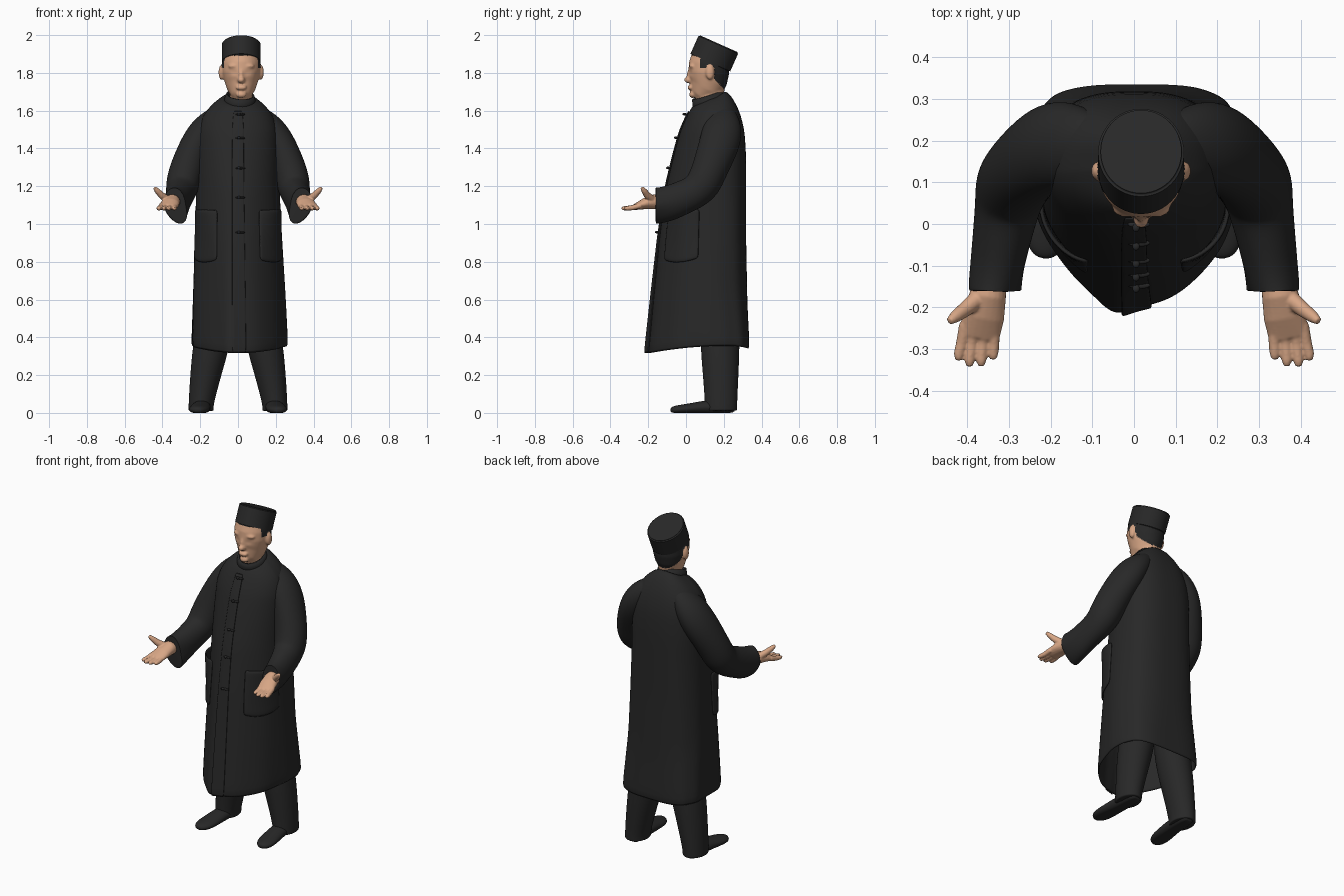
import bpy, bmesh, math
from mathutils import Vector, Matrix

cube = bpy.data.objects.get("Cube")
if cube:
    bpy.data.objects.remove(cube)


def material(name, color):
    m = bpy.data.materials.new(name)
    m.use_nodes = True
    m.diffuse_color = (*color, 1)
    bsdf = m.node_tree.nodes["Principled BSDF"]
    bsdf.inputs["Base Color"].default_value = (*color, 1)
    bsdf.inputs["Roughness"].default_value = 0.8
    return m


BLACK = material("black_cloth", (0.021, 0.021, 0.021))
HAIR = material("black_hair", (0.02, 0.02, 0.02))
SKIN = material("skin", (0.68, 0.38, 0.235))


def finish(bm, name, mat, angle=50):
    bmesh.ops.recalc_face_normals(bm, faces=bm.faces)
    me = bpy.data.meshes.new(name)
    bm.to_mesh(me)
    bm.free()
    me.materials.append(mat)
    ob = bpy.data.objects.new(name, me)
    bpy.context.collection.objects.link(ob)
    smooth(ob, angle)
    return ob


def smooth(ob, angle):
    bpy.ops.object.select_all(action="DESELECT")
    ob.select_set(True)
    bpy.context.view_layer.objects.active = ob
    bpy.ops.object.shade_smooth_by_angle(angle=math.radians(angle))


def modifier(ob, kind, **settings):
    mod = ob.modifiers.new(kind.lower(), kind)
    for key, value in settings.items():
        setattr(mod, key, value)


def loft(bm, rings, cap=True, closed=True):
    rows = [[bm.verts.new(p) for p in r] for r in rings]
    n = len(rows[0])
    for a, b in zip(rows, rows[1:]):
        for i in range(n if closed else n - 1):
            j = (i + 1) % n
            bm.faces.new((a[i], a[j], b[j], b[i]))
    if cap:
        bm.faces.new(rows[0])
        bm.faces.new(rows[-1])


def tube(bm, stations, side=1, seg=20, cap=True):
    """Loft of ellipses; each station is x, y, z, half width, half depth."""
    pts = [Vector((s[0] * side, s[1], s[2])) for s in stations]
    rings = []
    for i, s in enumerate(stations):
        t = (pts[min(i + 1, len(pts) - 1)] - pts[max(i - 1, 0)]).normalized()
        u = (Vector((1, 0, 0)) - t * t.x).normalized()
        v = u.cross(t)
        rings.append([pts[i] + u * s[3] * math.cos(a) + v * s[4] * math.sin(a)
                      for a in (k * math.tau / seg for k in range(seg))])
    loft(bm, rings, cap)


def ellipsoid(bm, center, size):
    mat = Matrix.Translation(center) @ Matrix.Diagonal((*size, 1))
    bmesh.ops.create_uvsphere(bm, u_segments=16, v_segments=10, radius=1, matrix=mat)


def fuse(ob, voxel, repeat):
    """Blend the overlapping pieces of an object into one skin."""
    modifier(ob, "REMESH", mode="VOXEL", voxel_size=voxel)
    modifier(ob, "SMOOTH", factor=0.5, iterations=repeat)
    bpy.context.view_layer.update()
    me = bpy.data.meshes.new_from_object(ob.evaluated_get(bpy.context.evaluated_depsgraph_get()))
    ob.modifiers.clear()
    ob.data = me
    smooth(ob, 180)


# Coat profile: height, half width, front y, back y, rise towards the back
COAT = [(0.35, 0.255, -0.2, 0.337, 0.012), (0.6, 0.246, -0.175, 0.325, 0),
        (0.95, 0.23, -0.14, 0.318, 0), (1.2, 0.22, -0.105, 0.318, 0),
        (1.4, 0.217, -0.057, 0.318, 0), (1.5, 0.21, -0.027, 0.308, 0),
        (1.57, 0.188, 0.0, 0.29, 0.01), (1.62, 0.15, 0.02, 0.262, 0.02),
        (1.655, 0.105, 0.035, 0.235, 0.03), (1.67, 0.07, 0.05, 0.205, 0.035)]


def coat_point(angle, z, out=0.0):
    i = 0
    while i < len(COAT) - 2 and z > COAT[i + 1][0]:
        i += 1
    lo, hi = COAT[i], COAT[i + 1]
    f = (z - lo[0]) / (hi[0] - lo[0])
    _, rx, front, back, rise = (a + (b - a) * f for a, b in zip(lo, hi))
    c, s = math.cos(angle), math.sin(angle)
    # The back is squarer than the front and squarest at the hem
    power = 2 / (2.65 + 3 * max(0, 0.68 - z) if s > 0 else 1.9)
    depth = (back - 0.13) if s > 0 else (0.13 - front)
    low = max(0, 1 - z / 1.3)
    fold = 1 + 0.018 * low * math.sin(9 * angle + 1) + 0.007 * math.sin(5 * angle + z * 4)
    x = 0.008 * low + math.copysign(abs(c) ** power, c) * (rx * fold + out)
    y = 0.13 + math.copysign(abs(s) ** power, s) * (depth + out)
    if s < 0:
        y -= 0.035 * low * math.exp(-((x + 0.05) / 0.045) ** 2)
    return Vector((x, y, z + rise * s - 0.034 * low * s * s))


# Long coat, open at the hem
heights = [0.35 + 0.085 * k for k in range(14)] + [r[0] for r in COAT[5:]]
bm = bmesh.new()
loft(bm, [[coat_point(k * math.tau / 80, z) for k in range(80)] for z in heights], cap=False)
coat = finish(bm, "long_coat", BLACK, 180)
modifier(coat, "SOLIDIFY", thickness=0.012, offset=-1)
modifier(coat, "SUBSURF", levels=1, render_levels=1)

# Overlapping strip down the front closure
bm = bmesh.new()
loft(bm, [[coat_point(math.radians(-99 + 2.25 * j), z, 0.004) for j in range(9)]
          for z in heights[:-2]], cap=False, closed=False)
strip = finish(bm, "front_closure", BLACK, 180)
modifier(strip, "SOLIDIFY", thickness=0.008, offset=0)
modifier(strip, "SUBSURF", levels=1, render_levels=1)

# Stand collar
bm = bmesh.new()
tube(bm, [(0.01, 0.13, 1.635, 0.09, 0.1), (0.01, 0.122, 1.66, 0.082, 0.092),
          (0.012, 0.114, 1.685, 0.074, 0.086)], seg=40, cap=False)
collar = finish(bm, "collar", BLACK)
modifier(collar, "SOLIDIFY", thickness=0.01)

# Knotted toggle buttons
bm = bmesh.new()
for z in (1.58, 1.455, 1.295, 1.14, 0.955):
    p = coat_point(-math.pi / 2, z)
    ellipsoid(bm, (0.012, p.y - 0.005, z), (0.027, 0.009, 0.006))
    ellipsoid(bm, (0.005, p.y - 0.012, z + 0.002), (0.009, 0.011, 0.007))
finish(bm, "toggle_buttons", BLACK)

# Neck, head and ears, with the hair as the back region
MID = 0.017
bm = bmesh.new()
tube(bm, [(MID, 0.115, 1.6, 0.06, 0.07), (MID, 0.13, 1.68, 0.06, 0.07), (MID, 0.14, 1.76, 0.065, 0.07)])
head_profile = [(1.662, 0.035, 0.08, 0.024), (1.68, 0.019, 0.12, 0.05), (1.72, 0.011, 0.19, 0.076),
                (1.76, 0.012, 0.218, 0.09), (1.8, 0.012, 0.228, 0.1), (1.85, 0.016, 0.228, 0.102),
                (1.9, 0.034, 0.225, 0.095), (1.93, 0.07, 0.2, 0.065)]
tube(bm, [(MID, (f + b) / 2, z, w, (b - f) / 2) for z, f, b, w in head_profile], seg=32)
ellipsoid(bm, (MID, 0.014, 1.763), (0.02, 0.025, 0.018))
ellipsoid(bm, (MID, 0.02, 1.79), (0.013, 0.016, 0.032))
ellipsoid(bm, (MID, 0.024, 1.722), (0.03, 0.017, 0.014))
ellipsoid(bm, (MID, 0.034, 1.685), (0.028, 0.018, 0.018))
for side in (-1, 1):
    ellipsoid(bm, (MID + 0.034 * side, 0.035, 1.836), (0.036, 0.019, 0.014))
    ellipsoid(bm, (MID + 0.104 * side, 0.127, 1.803), (0.016, 0.023, 0.041))
head = finish(bm, "head", SKIN)
fuse(head, 0.006, 6)
for v in head.data.vertices:
    if v.co.y < 0.09:
        for side in (-1, 1):
            d = ((v.co.x - MID - 0.036 * side) / 0.022) ** 2 + ((v.co.z - 1.803) / 0.016) ** 2
            v.co.y += 0.004 * math.exp(-d)
head.data.materials.append(HAIR)
for p in head.data.polygons:
    c = p.center
    back = c.y > 0.15 and c.z > 1.715 + max(0, 0.2 - c.y)
    sideburn = c.y > 0.075 and c.z > 1.825 and abs(c.x - MID) < 0.104
    p.material_index = 1 if back or sideburn else 0

# Tall round cap, tilted back
bm = bmesh.new()
bmesh.ops.create_cone(bm, cap_ends=True, segments=48, radius1=1, radius2=1, depth=0.115)
bmesh.ops.scale(bm, vec=(0.103, 0.115, 1), verts=bm.verts)
bmesh.ops.bevel(bm, geom=[e for e in bm.edges if e.verts[0].co.z * e.verts[1].co.z > 0],
                offset=0.006, segments=3, affect="EDGES")
cap = finish(bm, "round_cap", BLACK)
cap.location = (MID, 0.15, 1.902)
cap.rotation_euler.x = math.radians(-24)

SLEEVE = [(0.04, 0.155, 1.595, 0.045, 0.075), (0.1, 0.178, 1.565, 0.065, 0.092),
          (0.16, 0.192, 1.515, 0.082, 0.106), (0.205, 0.185, 1.45, 0.086, 0.11),
          (0.243, 0.157, 1.37, 0.087, 0.104), (0.275, 0.122, 1.28, 0.092, 0.095),
          (0.293, 0.092, 1.21, 0.09, 0.096), (0.302, 0.05, 1.17, 0.08, 0.09),
          (0.313, -0.01, 1.143, 0.073, 0.09), (0.327, -0.09, 1.108, 0.066, 0.094),
          (0.338, -0.15, 1.097, 0.061, 0.097), (0.338, -0.159, 1.097, 0.06, 0.097),
          (0.338, -0.161, 1.097, 0.056, 0.092)]
PALM = [(0.34, -0.11, 1.12, 0.036, 0.034), (0.35, -0.17, 1.118, 0.044, 0.039),
        (0.36, -0.22, 1.107, 0.05, 0.029), (0.372, -0.27, 1.09, 0.05, 0.016)]
THUMB = [(0.37, -0.175, 1.125, 0.022, 0.022), (0.405, -0.205, 1.152, 0.018, 0.019),
         (0.428, -0.222, 1.176, 0.015, 0.015), (0.442, -0.233, 1.192, 0.009, 0.009)]
TROUSER = [(0.1, 0.18, 0.6, 0.1, 0.11), (0.143, 0.18, 0.35, 0.097, 0.104),
           (0.165, 0.183, 0.24, 0.086, 0.098), (0.185, 0.185, 0.12, 0.074, 0.09),
           (0.195, 0.185, 0.05, 0.067, 0.087), (0.196, 0.185, 0.015, 0.067, 0.086),
           (0.196, 0.185, 0.01, 0.066, 0.085)]
SHOE = [(0.188, 0.262, 0.022, 0.03, 0.022), (0.19, 0.22, 0.034, 0.047, 0.034),
        (0.193, 0.12, 0.038, 0.05, 0.038), (0.2, 0.05, 0.031, 0.054, 0.031),
        (0.207, -0.02, 0.025, 0.056, 0.025), (0.214, -0.06, 0.022, 0.042, 0.022),
        (0.217, -0.083, 0.02, 0.018, 0.013)]

for side, label in ((1, "left"), (-1, "right")):
    # Sleeve, trouser leg and shoe
    for part, stations in (("sleeve", SLEEVE), ("trouser_leg", TROUSER), ("shoe", SHOE)):
        bm = bmesh.new()
        tube(bm, stations, side)
        for v in bm.verts:
            if part == "shoe":
                v.co.z = max(v.co.z, 0.006) - 0.006
            elif part == "sleeve":  # the cuff hangs inwards
                v.co.x += side * 2.2 * max(0, -v.co.y) * min(0, v.co.z - 1.1)
        ob = finish(bm, f"{label}_{part}", BLACK, 70)
        modifier(ob, "SUBSURF", levels=2, render_levels=2)

    # Open hand, palm up
    bm = bmesh.new()
    tube(bm, PALM, side)
    tube(bm, THUMB, side, seg=12)
    for base, tip, reach in ((0.336, 0.337, -0.322), (0.36, 0.366, -0.338),
                             (0.383, 0.394, -0.339), (0.404, 0.42, -0.325)):
        mid = (base + tip) / 2
        tube(bm, [(base, -0.24, 1.098, 0.015, 0.015), (mid, -0.285, 1.086, 0.0145, 0.014),
                  (tip, reach + 0.012, 1.083, 0.0125, 0.012), (tip, reach - 0.002, 1.083, 0.008, 0.007)],
             side, seg=12)
    fuse(finish(bm, f"{label}_hand", SKIN), 0.004, 3)

    # Patch pocket with a sagging mouth
    bm = bmesh.new()
    rows = []
    for k in range(9):
        z, row = 0.8 + 0.035 * k, []
        for j in range(11):
            a = math.radians(-60 + 4.6 * j)
            arch = 1 - ((j - 5) / 5) ** 2
            lift = 0.002 + arch * (0.004 + 0.022 * (k / 8) ** 2)
            corner = 0.02 * (1 - arch) * (1 - k / 8)
            row.append(coat_point(a if side > 0 else math.pi - a, z + corner, lift))
        rows.append(row)
    loft(bm, rows, cap=False, closed=False)
    pocket = finish(bm, f"{label}_pocket", BLACK)
    modifier(pocket, "SOLIDIFY", thickness=0.012, offset=0)
    modifier(pocket, "SUBSURF", levels=1, render_levels=1)
